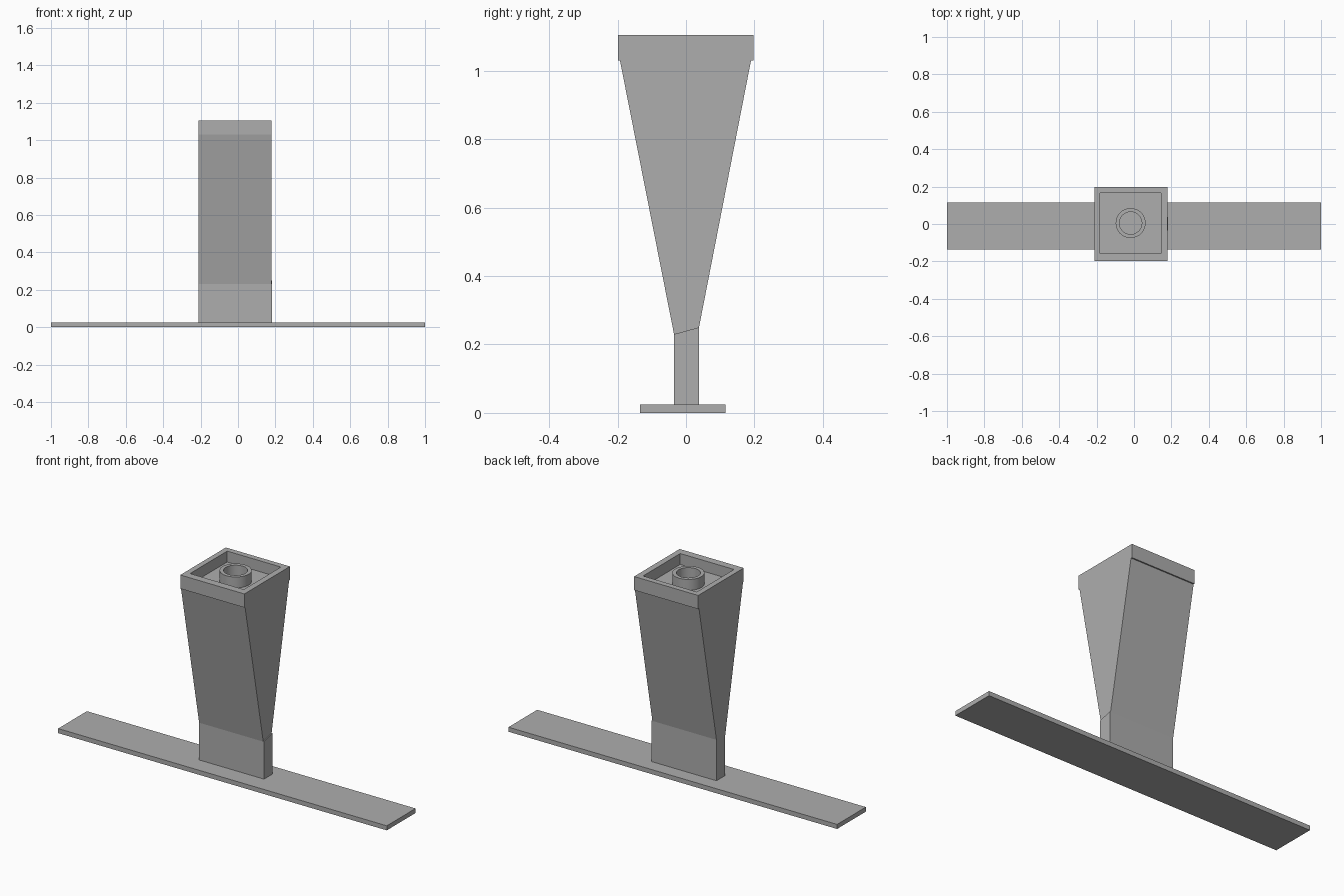
import bpy, bmesh

cube = bpy.data.objects.get("Cube")
if cube:
    bpy.data.objects.remove(cube, do_unlink=True)

grey = bpy.data.materials.new("plain grey")
grey.use_nodes = True
GREY = (0.42, 0.42, 0.42, 1)
grey.diffuse_color = GREY
grey.node_tree.nodes["Principled BSDF"].inputs["Base Color"].default_value = GREY


def finish(bm, name):
    bmesh.ops.recalc_face_normals(bm, faces=bm.faces)
    mesh = bpy.data.meshes.new(name)
    bm.to_mesh(mesh)
    bm.free()
    mesh.materials.append(grey)
    obj = bpy.data.objects.new(name, mesh)
    bpy.context.collection.objects.link(obj)
    return obj


def box(name, low, high):
    bm = bmesh.new()
    bmesh.ops.create_cube(bm, size=1)
    for v in bm.verts:
        v.co = [a + (b - a) * (c + 0.5) for a, b, c in zip(low, high, v.co)]
    return finish(bm, name)


def extrude_profile(name, points, x0, x1):
    bm = bmesh.new()
    face = bm.faces.new([bm.verts.new((x0, y, z)) for y, z in points])
    side = bmesh.ops.extrude_face_region(bm, geom=[face])["geom"]
    for v in side:
        if isinstance(v, bmesh.types.BMVert):
            v.co.x = x1
    return finish(bm, name)


TOP, FLOOR = 1.105, 1.045

# Long flat base plate
box("base_plate", (-1, -0.135, 0), (1, 0.115, 0.025))

# Narrow foot, flared body and square head, cut from one side profile
column = extrude_profile("flared_column", [
    (-0.035, 0.025), (0.038, 0.025), (0.038, 0.25), (0.19, 1.03), (0.197, 1.03),
    (0.197, TOP), (-0.199, TOP), (-0.199, 1.03), (-0.193, 1.03), (-0.035, 0.23)],
    -0.212, 0.178)

# Square recess in the head
cutter = box("recess_cutter", (-0.182, -0.157, FLOOR), (0.145, 0.166, TOP + 0.1))
cutter.hide_render = True
cutter.hide_viewport = True
cut = column.modifiers.new("recess", "BOOLEAN")
cut.operation = "DIFFERENCE"
cut.solver = "EXACT"
cut.object = cutter

# Thin raised strip on the side of the foot
extrude_profile("foot_side_strip", [
    (-0.035, 0.025), (0.038, 0.025), (0.038, 0.25), (-0.035, 0.23)], 0.178, 0.183)

# Round tube standing in the recess
bm = bmesh.new()
rings = []
for radius, z in ((0.08, FLOOR), (0.08, TOP), (0.06, TOP), (0.06, FLOOR)):
    ring = bmesh.ops.create_circle(bm, segments=32, radius=radius)["verts"]
    for v in ring:
        v.co.z = z
    rings.append(ring)
for a, b in zip(rings, rings[1:] + rings[:1]):
    for i in range(32):
        j = (i + 1) % 32
        bm.faces.new((a[i], a[j], b[j], b[i]))
tube = finish(bm, "top_tube")
tube.location = (-0.018, 0.005, 0)
bpy.context.view_layer.objects.active = tube
tube.select_set(True)
bpy.ops.object.shade_smooth_by_angle()
